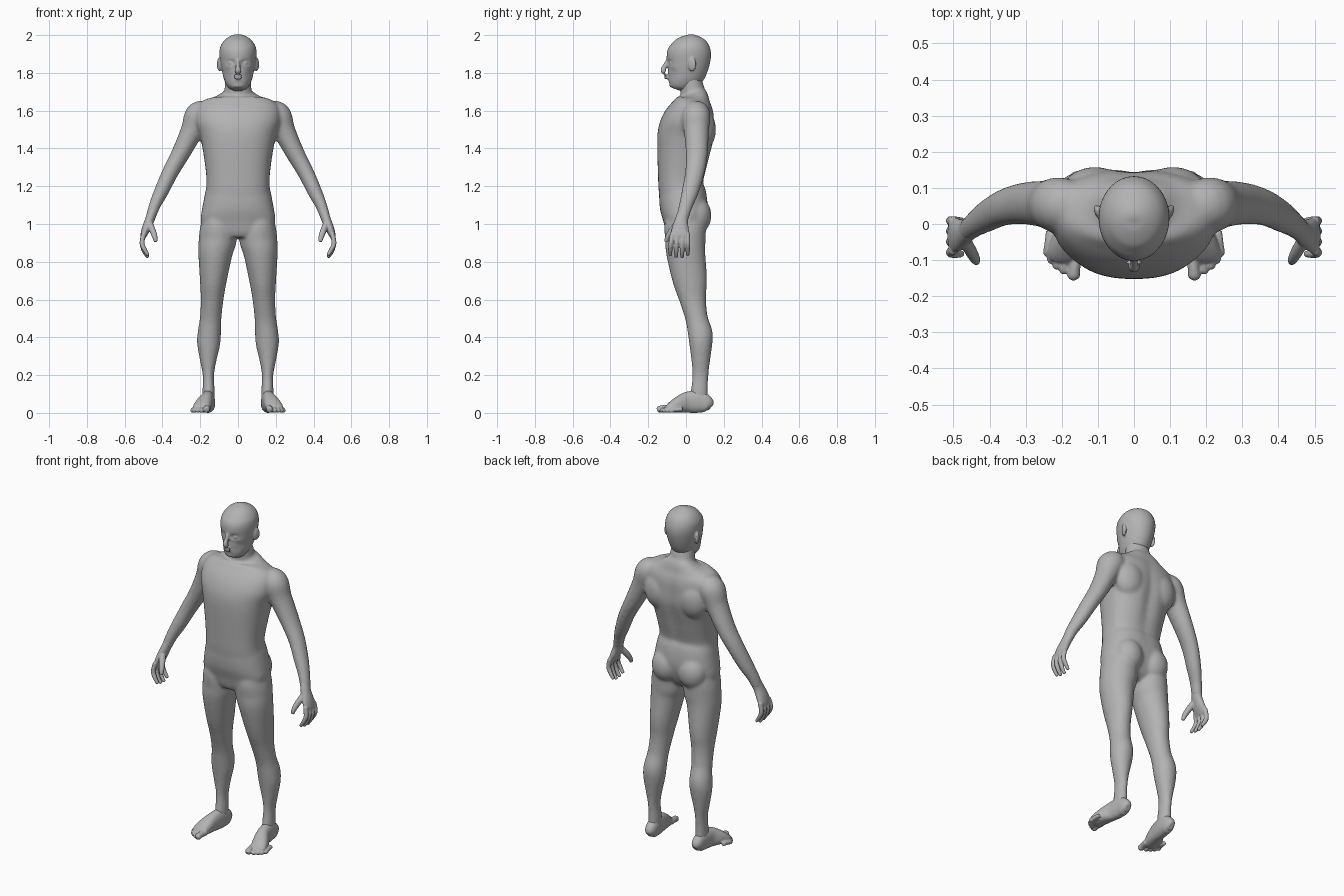
import bpy, bmesh, math
from mathutils import Vector, Matrix

if "Cube" in bpy.data.objects:
    bpy.data.objects.remove(bpy.data.objects["Cube"])

skin = bpy.data.materials.new("grey_skin")
skin.use_nodes = True
grey = (0.45, 0.45, 0.45, 1)
skin.diffuse_color = grey
skin.node_tree.nodes["Principled BSDF"].inputs["Base Color"].default_value = grey


def spline(points, steps):
    """Resample rows of numbers along a Catmull-Rom curve."""
    rows = [Vector(p) for p in points]
    out = []
    for i in range(len(rows) - 1):
        a, b, c, d = rows[max(i - 1, 0)], rows[i], rows[i + 1], rows[min(i + 2, len(rows) - 1)]
        for k in range(steps):
            t = k / steps
            out.append(b + (c - a) * (t / 2) + (a * 2 - b * 5 + c * 4 - d) * (t * t / 2)
                       + (b * 3 - a - c * 3 + d) * (t ** 3 / 2))
    return out + [rows[-1]]


def loft(bm, points, power=2, sides=32, steps=5):
    """Skin a path of (x, y, z, half width, half depth) with closed ends."""
    rows = spline(points, steps)
    rings = []
    for i, row in enumerate(rows):
        before, after = rows[max(i - 1, 0)], rows[min(i + 1, len(rows) - 1)]
        tangent = (after - before).to_3d().normalized()
        u = Vector((1, 0, 0))
        u = (u - tangent * tangent.dot(u)).normalized()
        v = tangent.cross(u)
        ring = []
        for k in range(sides):
            angle = math.tau * k / sides
            c, s = math.cos(angle), math.sin(angle)
            c = math.copysign(abs(c) ** (2 / power), c)
            s = math.copysign(abs(s) ** (2 / power), s)
            offset = u * (c * max(row[3], .001)) + v * (s * max(row[4], .001))
            ring.append(bm.verts.new(row.to_3d() + offset))
        rings.append(ring)
    for lower, upper in zip(rings, rings[1:]):
        for k in range(sides):
            n = (k + 1) % sides
            bm.faces.new((lower[k], lower[n], upper[n], upper[k]))
    bm.faces.new(rings[0])
    bm.faces.new(rings[-1])


def stack(bm, levels, **options):
    """Loft horizontal slices given as (z, x min, x max, y min, y max)."""
    loft(bm, [((a + b) / 2, (c + d) / 2, z, (b - a) / 2, (d - c) / 2)
              for z, a, b, c, d in levels], **options)


def blob(bm, centre, radii, turn=0):
    matrix = (Matrix.Translation(centre) @ Matrix.Rotation(turn, 4, 'Z')
              @ Matrix.Diagonal((*radii, 1)))
    bmesh.ops.create_icosphere(bm, subdivisions=3, radius=1, matrix=matrix)


def dent(bm, centre, size, depth):
    """Push the surface along y with a soft falloff."""
    for v in bm.verts:
        d = [(p - q) / s for p, q, s in zip(v.co, centre, size)]
        v.co.y += depth * math.exp(-sum(e * e for e in d))


def finish(bm, name, voxel, smoothing, mirrored=False):
    """Fuse the overlapping shapes into one smooth skin."""
    if mirrored:
        bmesh.ops.scale(bm, vec=(-1, 1, 1), verts=bm.verts)
    bmesh.ops.recalc_face_normals(bm, faces=bm.faces)
    mesh = bpy.data.meshes.new(name)
    bm.to_mesh(mesh)
    bm.free()
    mesh.materials.append(skin)
    obj = bpy.data.objects.new(name, mesh)
    bpy.context.collection.objects.link(obj)
    bpy.context.view_layer.objects.active = obj
    obj.select_set(True)
    fuse = obj.modifiers.new("fuse", 'REMESH')
    fuse.mode, fuse.voxel_size, fuse.use_smooth_shade = 'VOXEL', voxel, True
    relax = obj.modifiers.new("relax", 'SMOOTH')
    relax.factor, relax.iterations = 0.5, smoothing
    for modifier in (fuse.name, relax.name):
        bpy.ops.object.modifier_apply(modifier=modifier)
    bpy.ops.object.shade_smooth()
    obj.select_set(False)


# Torso: slices from the pelvis to the neck base
body = bmesh.new()
torso = [(.93, .08, -.09, .05), (.96, .17, -.11, .07), (1.02, .196, -.125, .1),
         (1.08, .19, -.137, .115), (1.15, .177, -.143, .11), (1.22, .166, -.147, .093),
         (1.34, .178, -.152, .12), (1.46, .2, -.152, .15), (1.53, .225, -.133, .157),
         (1.6, .225, -.092, .152), (1.645, .195, -.06, .137), (1.675, .12, -.035, .12),
         (1.7, .07, -.025, .1)]
stack(body, [(z, -w, w, f, b) for z, w, f, b in torso], power=2.4, sides=64)
dent(body, (0, .15, 1.4), (.035, .1, .2), -.014)

# Neck
stack(body, [(1.62, -.08, .08, -.02, .1), (1.7, -.073, .073, -.03, .1),
             (1.76, -.068, .068, -.036, .084), (1.82, -.065, .065, -.04, .08)])

# Arms, legs and buttocks on both sides
leg = [(1.06, .04, .185, -.1, .09), (.99, .012, .2, -.115, .105), (.92, .007, .208, -.11, .104),
       (.85, .028, .211, -.105, .102), (.7, .06, .202, -.07, .112), (.6, .077, .197, -.035, .107),
       (.5, .088, .202, -.003, .116), (.42, .09, .214, .01, .141), (.36, .095, .216, .018, .139),
       (.28, .113, .202, .028, .128), (.2, .127, .187, .034, .119), (.12, .124, .188, .026, .116),
       (.05, .124, .188, .02, .118)]
arm = [(.15, .05, 1.6, .05, .06), (.205, .052, 1.575, .075, .077), (.245, .055, 1.49, .06, .066),
       (.305, .057, 1.37, .049, .058), (.36, .046, 1.27, .043, .051), (.407, .022, 1.17, .038, .045),
       (.44, 0, 1.1, .031, .037), (.464, -.02, 1.03, .026, .033)]
for side in (1, -1):
    stack(body, [(z, *sorted((a * side, b * side)), f, k) for z, a, b, f, k in leg])
    loft(body, [(x * side, *rest) for x, *rest in arm])
    blob(body, (side * .088, .055, 1.045), (.085, .08, .1))
    blob(body, (side * .115, .09, 1.5), (.09, .068, .11), side * -.15)
finish(body, "body", .009, 8)

# Head with sockets, eyes, nose, lips and ears
head = bmesh.new()
skull = [(1.713, .03, -.085, -.02), (1.73, .052, -.101, .01), (1.76, .07, -.107, .055),
         (1.8, .082, -.108, .1), (1.85, .092, -.104, .123), (1.9, .098, -.101, .133),
         (1.94, .093, -.088, .124), (1.975, .07, -.062, .095), (1.997, .035, -.02, .05),
         (2.003, .004, .01, .018)]
stack(head, [(z, -w, w, f, b) for z, w, f, b in skull], sides=64, steps=8)
for side in (1, -1):
    dent(head, (side * .036, -.1, 1.853), (.02, .05, .014), .015)
    dent(head, (side * .06, -.08, 1.79), (.02, .05, .025), .006)
    blob(head, (side * .036, -.077, 1.852), (.016, .013, .009))
    blob(head, (side * .098, .032, 1.845), (.011, .023, .038), side * -.4)
dent(head, (0, -.1, 1.745), (.04, .04, .012), .005)
loft(head, [(0, -.094, 1.87, .009, .01), (0, -.107, 1.845, .01, .012),
            (0, -.121, 1.815, .015, .014), (0, -.113, 1.802, .017, .012)])
blob(head, (0, -.107, 1.786), (.025, .009, .006))
blob(head, (0, -.106, 1.772), (.022, .009, .006))
finish(head, "head", .005, 4)

# Hands: palm, four curled fingers and a thumb
for name, mirrored in (("left_hand", False), ("right_hand", True)):
    hand = bmesh.new()
    loft(hand, [(.455, -.012, 1.06, .025, .032), (.468, -.024, 1.02, .025, .035),
                (.486, -.03, .975, .023, .045), (.5, -.031, .94, .017, .05),
                (.502, -.031, .925, .012, .047)])
    for y, drop in ((-.072, .012), (-.045, .002), (-.018, 0), (.008, .012)):
        loft(hand, [(.499, y, .95, .013, .013), (.508, y * 1.1, .9, .013, .013),
                    (.496, y * 1.15, .855 + drop, .012, .012),
                    (.475, y * 1.15, .822 + drop, .009, .009)], sides=16)
    loft(hand, [(.472, -.04, 1.01, .018, .018), (.452, -.075, .965, .017, .017),
                (.44, -.097, .93, .014, .014), (.436, -.105, .905, .009, .01)], sides=16)
    finish(hand, name, .004, 3, mirrored)

# Feet: heel to ball, then five toes
toes = [(.167, -.143, .018), (.194, -.128, .013), (.213, -.115, .013), (.229, -.099, .012),
        (.24, -.079, .012)]
for name, mirrored in (("left_foot", False), ("right_foot", True)):
    foot = bmesh.new()
    loft(foot, [(.155, .133, .03, .015, .02), (.155, .115, .043, .031, .043),
                (.157, .07, .058, .035, .058), (.165, .01, .056, .036, .056),
                (.181, -.04, .043, .044, .043), (.194, -.08, .028, .045, .028),
                (.199, -.102, .018, .037, .016)], power=2.3)
    for x, y, r in toes:
        loft(foot, [(x - .008, y + .06, r + .008, r, r), (x - .002, y + .02, r + .005, r * .9, r),
                    (x, y, r, r, r), (x, y - .01, r * .8, r * .6, r * .6)], sides=16)
    finish(foot, name, .004, 3, mirrored)
